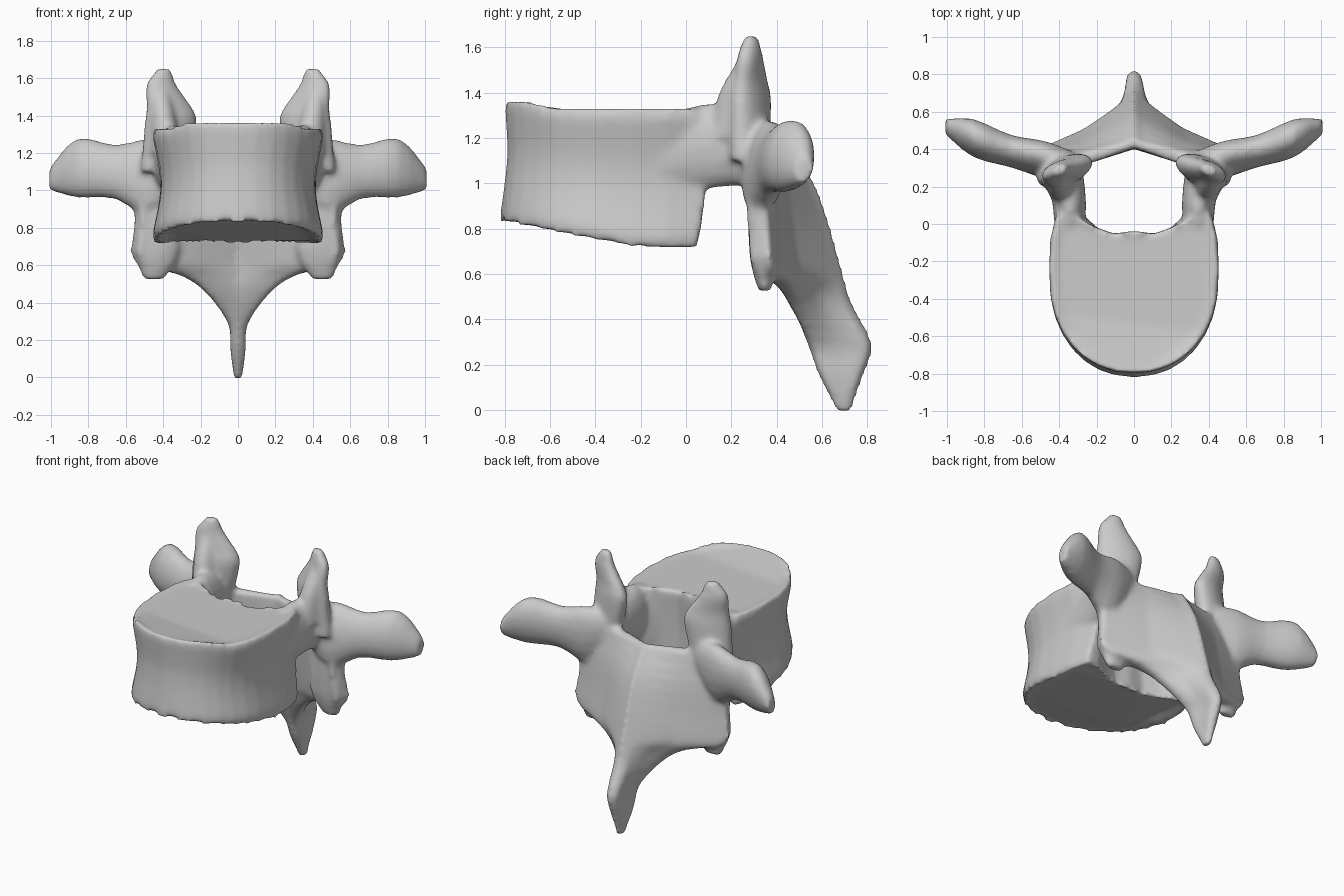
import bpy, bmesh
from math import sin, cos, pi, radians
from mathutils import Vector

if "Cube" in bpy.data.objects:
    bpy.data.objects.remove(bpy.data.objects["Cube"])

bm = bmesh.new()


def loft(rings):
    """Closed skin through rings that all have the same number of points."""
    vs = [[bm.verts.new(p) for p in r] for r in rings]
    n = len(vs[0])
    for a, b in zip(vs, vs[1:]):
        for i in range(n):
            j = (i + 1) % n
            bm.faces.new((a[i], a[j], b[j], b[i]))
    bm.faces.new(vs[0][::-1])
    bm.faces.new(vs[-1])


def blend(rows, steps=3):
    """Smooth in-between rows for a short table of section sizes."""
    rows = [Vector(r) for r in rows]
    ext = [rows[0]] + rows + [rows[-1]]
    out = []
    for a, b, c, d in zip(ext, ext[1:], ext[2:], ext[3:]):
        for k in range(steps):
            t = k / steps
            out.append(b + (c - a) * (t / 2) + (a * 2 - b * 5 + c * 4 - d) * (t * t / 2)
                       + (b * 3 - a - c * 3 + d) * (t ** 3 / 2))
    return out + [rows[-1]]


def tube(rows, side, axis, turn=0):
    """Oval limb; each row is centre x, y, z and two radii across the axis."""
    u, v = [Vector(p) for p in {'X': ((0, 1, -.1), (0, .15, 1)),
                                'Y': ((1, 0, 0), (0, 0, 1)),
                                'Z': ((cos(turn), sin(turn), 0), (-sin(turn), cos(turn), 0))}[axis]]
    rings = []
    for x, y, z, r, s in blend(rows):
        ring = [Vector((x, y, z)) + u * r * cos(k * pi / 8) + v * s * sin(k * pi / 8) for k in range(16)]
        rings.append([(p.x * side, p.y, p.z) for p in ring])
    loft(rings)


def full(half):
    """Complete a half outline whose first and last points lie on x = 0."""
    return half + [(-x, y) for x, y in half[-2:0:-1]]


def clamp(v):
    return max(0, min(1, v))


# Vertebral body: waisted drum, round in front, hollow behind, dished end plates
front = [(.462 * sin(k * pi / 16) ** .93, -.28 - .52 * cos(k * pi / 16) ** .93) for k in range(8)]
outline = full(front + [(.462, -.24), (.455, -.08), (.42, .05), (.33, .04), (.22, -.01), (.11, -.05), (0, -.035)])
levels = [(k / 12, 1 - .1 * sin(pi * k / 12) ** 1.5) for k in range(1, 12)]
levels = [(.035, .85), (0, .97)] + levels + [(1, .97), (.975, .85)]
rings = []
for t, s in levels:
    ring = []
    for x, y in outline:
        yy = -.37 + (y + .37) * (.7 + .3 * s)
        yy -= .04 * clamp(.6 - t) * clamp(-y * 2 - .6)
        yy += .05 * sin(pi * t) * (y > 0)
        zb = .71 + .115 * clamp((-.2 - yy) / .6)
        zt = 1.335 + .035 * clamp((-.57 - yy) / .15)
        ring.append((x * s, yy, zb + (zt - zb) * t))
    rings.append(ring)
loft(rings)

# Laminae flowing into the spinous process: chevron sections,
# each row is height, front y, half width, outer edge y, rear ridge y
rings = []
for z, f, w, e, r in blend([
        (1.18, .41, .42, .27, .46), (1.0, .40, .51, .26, .57), (.8, .43, .52, .27, .64),
        (.62, .46, .52, .29, .69), (.55, .465, .3, .39, .71), (.46, .48, .17, .455, .74),
        (.29, .535, .05, .55, .825), (.16, .58, .04, .6, .79), (-.01, .665, .02, .68, .73)]):
    b = e + .03 + .12 * w
    half = [(0, f), (.45 * w, (f + e) / 2), (w, e), (w * 1.08, b),
            (.5 * w + .015, .6 * b + .4 * r), (min(.045, w), r - .03), (0, r)]
    rings.append([(x, y, z) for x, y in full(half)])
loft(rings)

for side in (1, -1):
    # Pedicle
    tube([(.35, -.12, 1.12, .07, .17), (.345, .1, 1.165, .09, .19), (.38, .34, 1.15, .1, .15)], side, 'Y')
    # Superior articular process, a slanted plate, and its front buttress
    tube([(.40, .28, 1.1, .13, .08), (.36, .285, 1.36, .15, .075), (.37, .285, 1.45, .13, .06),
          (.41, .283, 1.56, .09, .048), (.395, .288, 1.65, .04, .028)], side, 'Z', radians(-24))
    tube([(.38, .22, 1.2, .09, .12), (.40, .225, 1.4, .065, .08), (.42, .27, 1.56, .04, .03)], side, 'Z')
    # Transverse process
    tube([(.34, .32, 1.12, .07, .14), (.48, .345, 1.07, .095, .21), (.66, .39, 1.1, .085, .145),
          (.86, .46, 1.12, .1, .16), (1.008, .52, 1.06, .04, .06)], side, 'X')
    # Inferior articular process
    tube([(.44, .33, 1.0, .1, .06), (.435, .335, .68, .125, .055), (.45, .35, .525, .055, .03)], side, 'Z')

bmesh.ops.recalc_face_normals(bm, faces=bm.faces)
me = bpy.data.meshes.new("vertebra")
bm.to_mesh(me)
bm.free()
vertebra = bpy.data.objects.new("vertebra", me)
bpy.context.collection.objects.link(vertebra)

# Fuse the parts into one bone and soften the joins
fuse = vertebra.modifiers.new("fuse", 'REMESH')
fuse.mode = 'VOXEL'
fuse.voxel_size = .016
fuse.use_smooth_shade = True
soft = vertebra.modifiers.new("soften", 'SMOOTH')
soft.factor = .5
soft.iterations = 9
